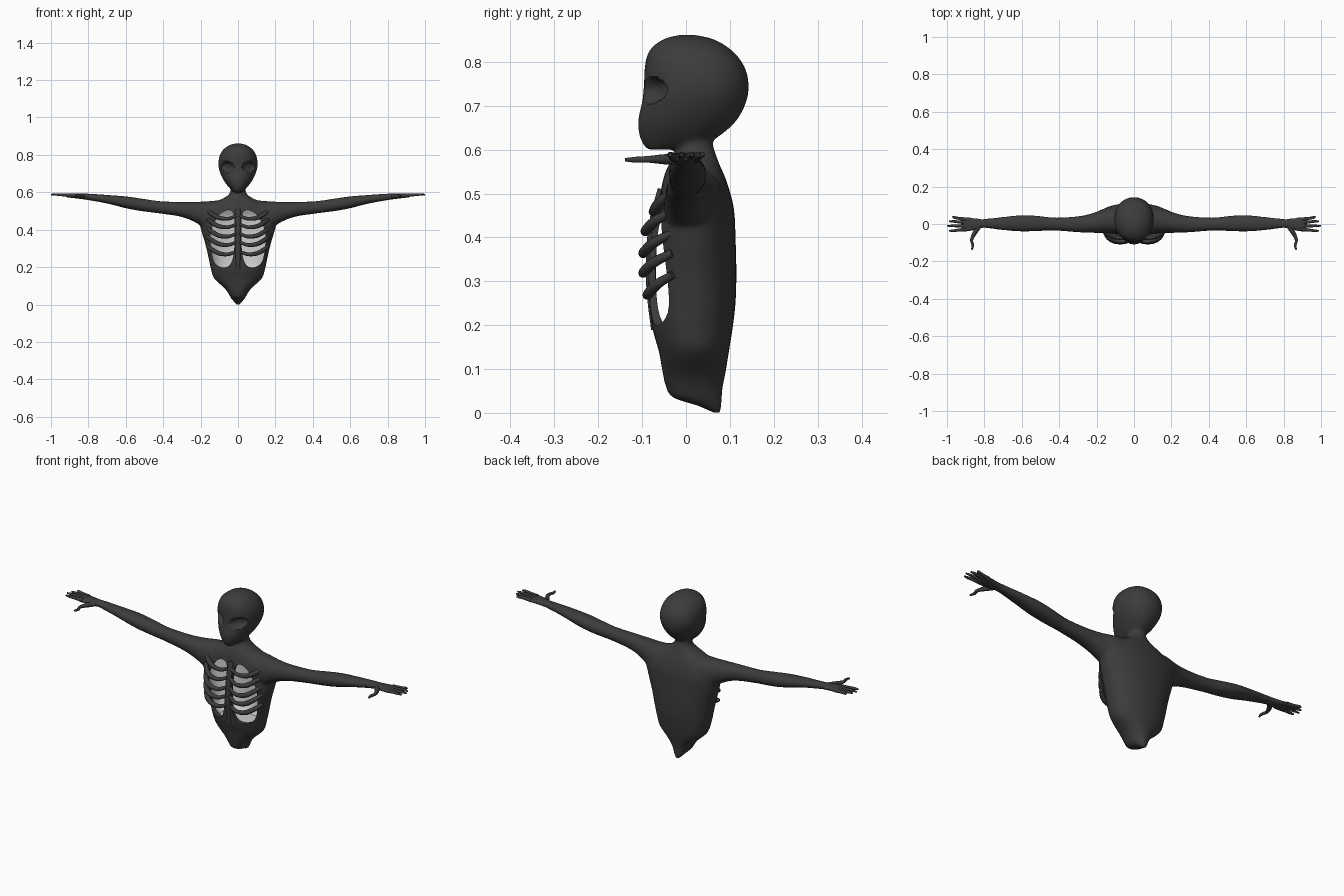
import bpy, bmesh, math
from mathutils import Vector

if "Cube" in bpy.data.objects:
    bpy.data.objects.remove(bpy.data.objects["Cube"])


def material(name, v):
    m = bpy.data.materials.new(name)
    m.diffuse_color = (v, v, v, 1)
    m.use_nodes = True
    m.node_tree.nodes["Principled BSDF"].inputs["Base Color"].default_value = m.diffuse_color
    return m


DARK = material("dark", 0.045)
PALE = material("pale", 0.75)


def spline(pts, n=4, closed=False):
    """Smooth a list of tuples with a Catmull-Rom curve."""
    k, out = len(pts), []
    get = (lambda i: pts[i % k]) if closed else (lambda i: pts[max(0, min(k - 1, i))])
    for i in range(k if closed else k - 1):
        a, b, c, d = get(i - 1), get(i), get(i + 1), get(i + 2)
        for j in range(n):
            t = j / n
            out.append(tuple(0.5 * (2 * q + (r - p) * t + (2 * p - 5 * q + 4 * r - s) * t * t
                                    + (3 * q - p - 3 * r + s) * t ** 3)
                             for p, q, r, s in zip(a, b, c, d)))
    if not closed:
        out.append(pts[-1])
    return out


def loft(bm, stations, place, sides=32):
    """Oval rings (t, a0, a1, b0, b1) joined into a closed skin."""
    rings = []
    for t, a0, a1, b0, b1 in spline(stations):
        ring = []
        for i in range(sides):
            w = 2 * math.pi * i / sides
            c, s = math.cos(w), math.sin(w)
            c = math.copysign(abs(c) ** 0.92, c)
            s = math.copysign(abs(s) ** 0.92, s)
            ring.append(bm.verts.new(place(t, (a0 + a1) / 2 + (a1 - a0) / 2 * c,
                                           (b0 + b1) / 2 + (b1 - b0) / 2 * s)))
        rings.append(ring)
    for p, q in zip(rings, rings[1:]):
        for i in range(sides):
            j = (i + 1) % sides
            bm.faces.new((p[i], p[j], q[j], q[i]))
    bm.faces.new(rings[0])
    bm.faces.new(rings[-1])


def finish(bm, name, mat):
    bmesh.ops.recalc_face_normals(bm, faces=bm.faces[:])
    me = bpy.data.meshes.new(name)
    bm.to_mesh(me)
    bm.free()
    me.materials.append(mat)
    ob = bpy.data.objects.new(name, me)
    bpy.context.collection.objects.link(ob)
    return ob


def upright(rows):
    return [(z, -w, w, f, b) for z, w, f, b in rows]


def apply(ob, mod):
    bpy.context.view_layer.objects.active = ob
    bpy.ops.object.modifier_apply(modifier=mod.name)


def along_z(t, a, b):
    return (a, b, t)


# torso and neck: height, half width, front, back
bm = bmesh.new()
loft(bm, upright([
    (0.0, .008, .06, .08), (.015, .022, .03, .081), (.035, .038, -.03, .082),
    (.06, .052, -.046, .084), (.09, .075, -.053, .09), (.14, .128, -.062, .098),
    (.19, .145, -.076, .106), (.25, .158, -.083, .113), (.32, .174, -.086, .115),
    (.40, .198, -.08, .113), (.46, .21, -.066, .11), (.505, .19, -.058, .10),
    (.54, .14, -.05, .088), (.565, .085, -.04, .077), (.59, .048, -.025, .068),
    (.62, .04, -.02, .06), (.67, .04, -.02, .06)]), along_z)
# head
loft(bm, upright([
    (.60, .02, -.088, -.04), (.615, .038, -.10, .045), (.64, .06, -.108, .088),
    (.67, .08, -.109, .118), (.71, .098, -.10, .138), (.75, .105, -.096, .143),
    (.79, .10, -.094, .133), (.825, .082, -.084, .106), (.85, .05, -.055, .067),
    (.861, .015, -.02, .025)]), along_z)
# arms and palms: distance out, y range, z range
for side in (-1, 1):
    loft(bm, [
        (.08, -.05, .09, .38, .56), (.15, -.05, .085, .39, .553),
        (.22, -.047, .058, .435, .549), (.30, -.044, .041, .468, .548),
        (.42, -.035, .034, .487, .553), (.52, -.038, .044, .50, .567),
        (.60, -.04, .047, .515, .578), (.70, -.033, .038, .54, .586),
        (.80, -.021, .027, .558, .593), (.84, -.03, .03, .564, .593),
        (.89, -.042, .037, .57, .593), (.92, -.037, .035, .574, .591)],
        lambda t, a, b: (side * t, a, b))
body = finish(bm, "body", DARK)

# fuse into one skin
rm = body.modifiers.new("fuse", 'REMESH')
rm.mode = 'VOXEL'
rm.voxel_size = 0.007
apply(body, rm)
sm = body.modifiers.new("soften", 'SMOOTH')
sm.factor, sm.iterations = 0.5, 5
apply(body, sm)

# eye sockets
for v in body.data.vertices:
    x, y, z = v.co
    if z > .68 and y < 0:
        dx, dz = abs(x) - .055, z - .735
        d = math.hypot((dx + dz * .3) / .036, (dz - dx * .3) / .03)
        if d < 1:
            v.co.y += .032 * (1 - d ** 4)

# hollow chest with two front openings
bm = bmesh.new()
loft(bm, upright([
    (.185, .105, -.045, .075), (.22, .135, -.062, .094), (.30, .156, -.07, .10),
    (.40, .178, -.066, .099), (.47, .18, -.05, .092), (.515, .13, -.035, .07)]), along_z)
cavity = finish(bm, "chest_cavity", PALE)

outline = spline([(.024, .485), (.05, .505), (.09, .488), (.125, .44), (.146, .38),
                  (.144, .30), (.128, .228), (.09, .2), (.05, .206), (.027, .25),
                  (.019, .32), (.018, .41)], 4, True)
bm = bmesh.new()
for side in (-1, 1):
    f = bm.faces.new([bm.verts.new((side * x, -.2, z)) for x, z in outline])
    ext = bmesh.ops.extrude_face_region(bm, geom=[f], use_keep_orig=True)
    moved = [g for g in ext["geom"] if isinstance(g, bmesh.types.BMVert)]
    bmesh.ops.translate(bm, verts=moved, vec=(0, .2, 0))
windows = finish(bm, "chest_windows", DARK)

for cutter in (cavity, windows):
    mod = body.modifiers.new("cut", 'BOOLEAN')
    mod.operation, mod.solver, mod.object = 'DIFFERENCE', 'EXACT', cutter
    mod.material_mode = 'TRANSFER'
    apply(body, mod)
    bpy.data.objects.remove(cutter)

bpy.ops.object.select_all(action='DESELECT')
body.select_set(True)
bpy.context.view_layer.objects.active = body
bpy.ops.object.shade_smooth_by_angle(angle=math.radians(40))


def tubes(name, paths):
    """Mirrored round tubes; each path is a list of (x, y, z, radius)."""
    cu = bpy.data.curves.new(name, 'CURVE')
    cu.dimensions = '3D'
    cu.bevel_depth, cu.bevel_resolution, cu.use_fill_caps = 1.0, 3, True
    for path in paths:
        for side in (-1, 1):
            pts = spline(path)
            sp = cu.splines.new('POLY')
            sp.points.add(len(pts) - 1)
            for p, (x, y, z, r) in zip(sp.points, pts):
                p.co, p.radius = (side * x, y, z, 1), r
            sp.use_smooth = True
    cu.materials.append(DARK)
    bpy.context.collection.objects.link(bpy.data.objects.new(name, cu))


# ribs sweep out and up from the breastbone
tubes("ribs", [[(.008, -.07 - .012 * b, z, .008), (.05, -.075 - .022 * b, z - .016, .010),
                (.10, -.07 - .024 * b, z - .012, .012), (.138, -.055 - .018 * b, z + .008, .012),
                (.165, -.03, z + .03, .009)]
               for z, b in ((.475, 0), (.43, .8), (.38, 1), (.335, 1), (.285, .6))])
# breastbone ridge
tubes("breastbone", [[(.003, -.055, .51, .010), (.003, -.075, .42, .012),
                      (.003, -.08, .30, .012), (.003, -.07, .19, .010)]])
# fingers and thumbs
tubes("fingers", [[(.895, y0, .583, .011), (.935, (y0 + y1) / 2, .586, .008),
                   (.965, y1, .588, .007), (tip, y1, .588, .004)]
                  for y0, y1, tip in ((.024, .036, .968), (.008, .014, .99),
                                      (-.01, -.01, .999), (-.028, -.036, .988))]
      + [[(.83, -.015, .578, .013), (.852, -.048, .578, .012), (.868, -.085, .578, .008),
          (.862, -.115, .577, .007), (.868, -.138, .577, .004)]])
